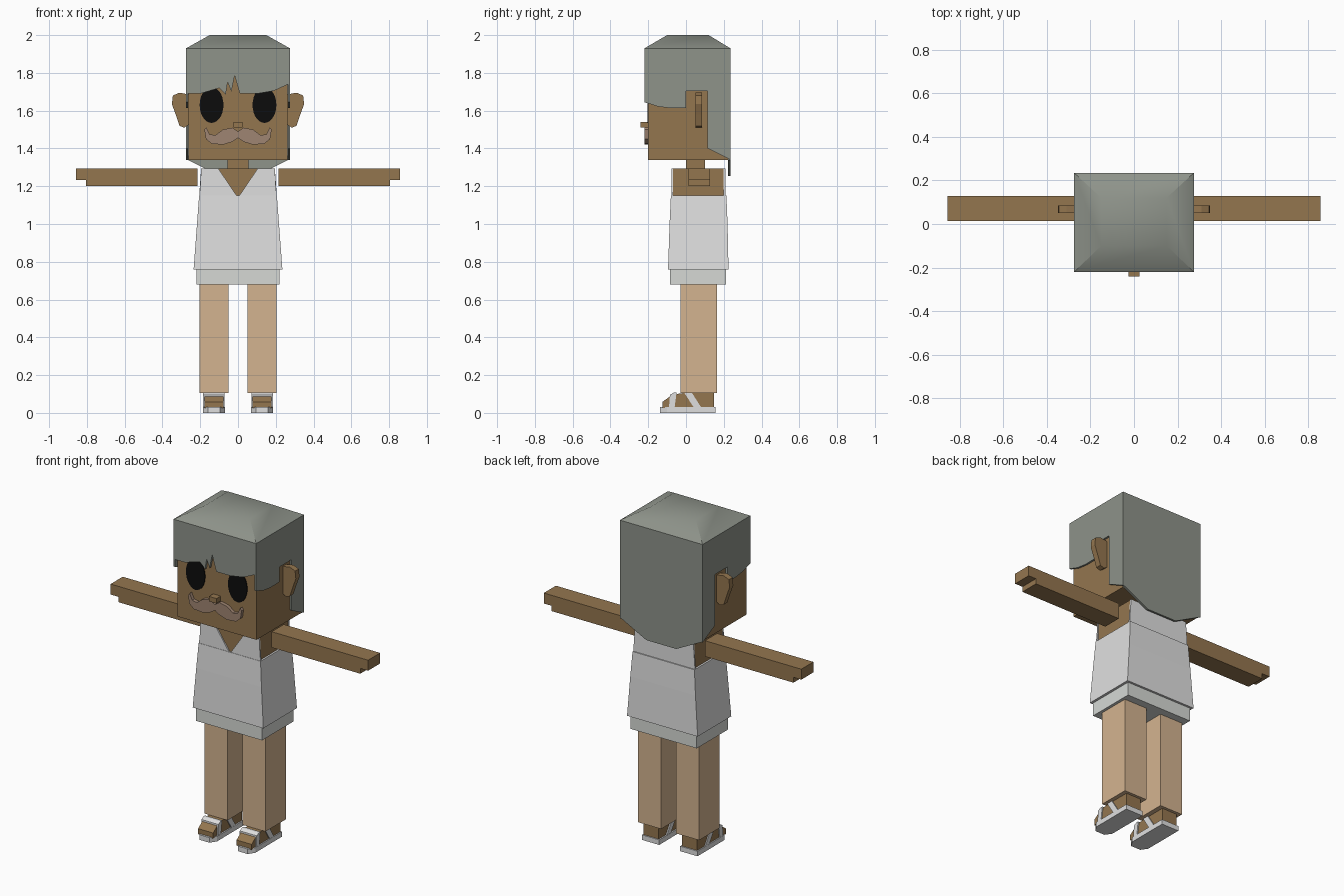
import bpy, bmesh, math

cube = bpy.data.objects.get("Cube")
if cube:
    bpy.data.objects.remove(cube, do_unlink=True)


def material(name, r, g, b):
    """Flat colour given as 0-255 display values, stored as linear."""
    lin = [((c / 255 + 0.055) / 1.055) ** 2.4 for c in (r, g, b)] + [1]
    m = bpy.data.materials.new(name)
    m.use_nodes = True
    m.diffuse_color = lin
    m.node_tree.nodes["Principled BSDF"].inputs["Base Color"].default_value = lin
    return m


HAIR = material("grey_hair", 142, 147, 138)
SKIN = material("brown_skin", 148, 118, 79)
LEG = material("tan_leg", 212, 180, 144)
SHIRT = material("white_cloth", 223, 223, 223)
SHORTS = material("pale_grey_cloth", 214, 217, 213)
MOUSTACHE = material("taupe_moustache", 159, 133, 114)
BLACK = material("eye_black", 12, 12, 12)


def finish(name, bm, mat):
    bmesh.ops.recalc_face_normals(bm, faces=bm.faces)
    me = bpy.data.meshes.new(name)
    bm.to_mesh(me)
    bm.free()
    me.materials.append(mat)
    ob = bpy.data.objects.new(name, me)
    bpy.context.collection.objects.link(ob)
    return ob


def loft(name, rings, mat):
    """Stack of rectangles (x0, x1, y0, y1, z), capped at both ends."""
    bm = bmesh.new()
    loops = [[bm.verts.new(p) for p in ((a, c, z), (b, c, z), (b, d, z), (a, d, z))]
             for a, b, c, d, z in rings]
    bm.faces.new(loops[0])
    bm.faces.new(loops[-1])
    for lo, hi in zip(loops, loops[1:]):
        for i in range(4):
            j = (i + 1) % 4
            bm.faces.new((lo[i], lo[j], hi[j], hi[i]))
    return finish(name, bm, mat)


def box(name, x, y, z, mat):
    return loft(name, [(*x, *y, z[0]), (*x, *y, z[1])], mat)


def prism(name, axis, outline, lo, hi, mat):
    """Outline extruded along x (points y,z), y (points x,z) or z (points x,y)."""
    place = {"x": lambda u, v, w: (w, u, v), "y": lambda u, v, w: (u, w, v),
             "z": lambda u, v, w: (u, v, w)}[axis]
    bm = bmesh.new()
    a, b = ([bm.verts.new(place(u, v, w)) for u, v in outline] for w in (lo, hi))
    bm.faces.new(a)
    bm.faces.new(b)
    for i in range(len(a)):
        j = (i + 1) % len(a)
        bm.faces.new((a[i], a[j], b[j], b[i]))
    return finish(name, bm, mat)


def span(s, a, b):
    """Range mirrored to side s."""
    return tuple(sorted((s * a, s * b)))


def mirrored(half):
    """Complete an outline across u = 0; half runs from centre to centre."""
    return half + [(-u, v) for u, v in reversed(half[1:-1])]


# Head, neck and nose
box("head", (-.263, .263), (-.2, .222), (1.34, 1.92), SKIN)
box("neck", (-.055, .055), (0, .1), (1.28, 1.35), SKIN)
box("nose", (-.025, .025), (-.24, -.19), (1.51, 1.54), SKIN)
prism("moustache", "y", mirrored([
    (0, 1.49), (.03, 1.51), (.08, 1.5), (.12, 1.47), (.15, 1.475), (.168, 1.512),
    (.178, 1.5), (.17, 1.45), (.14, 1.425), (.08, 1.42), (.03, 1.435), (0, 1.455)]),
    -.22, -.195, MOUSTACHE)

# Hair: domed cap, fringe, back panel
cap = loft("hair_cap", [(-.275, .275, -.22, .235, 1.93), (-.15, .15, -.1, .12, 2)], HAIR)
bpy.context.view_layer.objects.active = cap
cap.select_set(True)
bpy.ops.object.shade_smooth_by_angle(angle=math.radians(32))
cap.select_set(False)
prism("hair_fringe", "y", [
    (-.266, 1.93), (-.266, 1.69), (-.2, 1.69), (-.1, 1.72), (-.065, 1.685), (-.055, 1.75),
    (-.035, 1.7), (-.018, 1.785), (-.005, 1.74), (.01, 1.69), (.1, 1.69), (.19, 1.705),
    (.266, 1.74), (.266, 1.93)], -.22, -.206, HAIR)
prism("hair_back", "y", mirrored([
    (0, 1.93), (.266, 1.93), (.266, 1.34), (.1, 1.255), (0, 1.255)]), .223, .235, HAIR)

# Clothed torso
box("torso", (-.195, .195), (-.07, .2), (.8, 1.293), SKIN)
loft("shirt_body", [(-.235, .235, -.095, .225, .76), (-.217, .217, -.087, .22, 1.0),
                    (-.206, .206, -.08, .214, 1.15)], SHIRT)
prism("shirt_front", "y", [(-.206, 1.14), (-.2, 1.2), (-.195, 1.295), (-.105, 1.295),
                           (0, 1.14), (.105, 1.295), (.195, 1.295), (.2, 1.2),
                           (.206, 1.14)], -.078, -.069, SHIRT)
prism("shirt_back", "y", [(-.206, 1.14), (-.195, 1.295), (.195, 1.295), (.206, 1.14)],
      .199, .208, SHIRT)
box("shorts", (-.22, .22), (-.085, .212), (.68, .78), SHORTS)

for s, side in ((1, "left"), (-1, "right")):
    # Eye
    prism(side + "_eye", "y",
          [(s * .14 + .063 * math.cos(t * math.tau / 28), 1.63 + .095 * math.sin(t * math.tau / 28))
           for t in range(28)], -.205, -.199, BLACK)
    # Ear
    prism(side + "_ear", "y", [(s * x, z) for x, z in (
        (.255, 1.685), (.31, 1.695), (.345, 1.68), (.35, 1.635), (.33, 1.58),
        (.31, 1.52), (.285, 1.51), (.255, 1.53))], .05, .085, SKIN)
    # Hair beside the face, cut out around the ear
    prism(side + "_hair_side", "x", [
        (-.22, 1.93), (-.22, 1.645), (-.15, 1.622), (-.08, 1.613), (0, 1.615), (0, 1.705),
        (.115, 1.705), (.115, 1.4), (.235, 1.34), (.235, 1.93)],
        *span(s, .264, .275), HAIR)
    # Arm with stepped fingers
    prism(side + "_arm", "y", [(s * x, z) for x, z in (
        (.215, 1.2), (.805, 1.2), (.805, 1.232), (.857, 1.232), (.857, 1.295),
        (.215, 1.295))], .013, .128, SKIN)
    # Leg
    box(side + "_leg", span(s, .05, .203), (-.028, .165), (.105, .72), LEG)
    # Foot and sandal
    prism(side + "_foot", "x", [(-.125, .025), (-.125, .058), (-.07, .098), (0, .106),
                                (.148, .106), (.148, .025)], *span(s, .078, .178), SKIN)
    prism(side + "_sole", "z", [(s * x, y) for x, y in (
        (.07, .155), (.185, .155), (.185, -.1), (.16, -.137), (.095, -.137), (.07, -.1))],
        0, .03, SHIRT)
    prism(side + "_toe_strap", "x", [(-.09, .03), (-.085, .096), (-.065, .107), (-.05, .107),
                                     (-.06, .03)], *span(s, .071, .184), SHIRT)
    prism(side + "_ankle_strap", "x", [(-.01, .108), (.03, .108), (.08, .03), (.04, .03)],
          *span(s, .071, .184), SHIRT)
